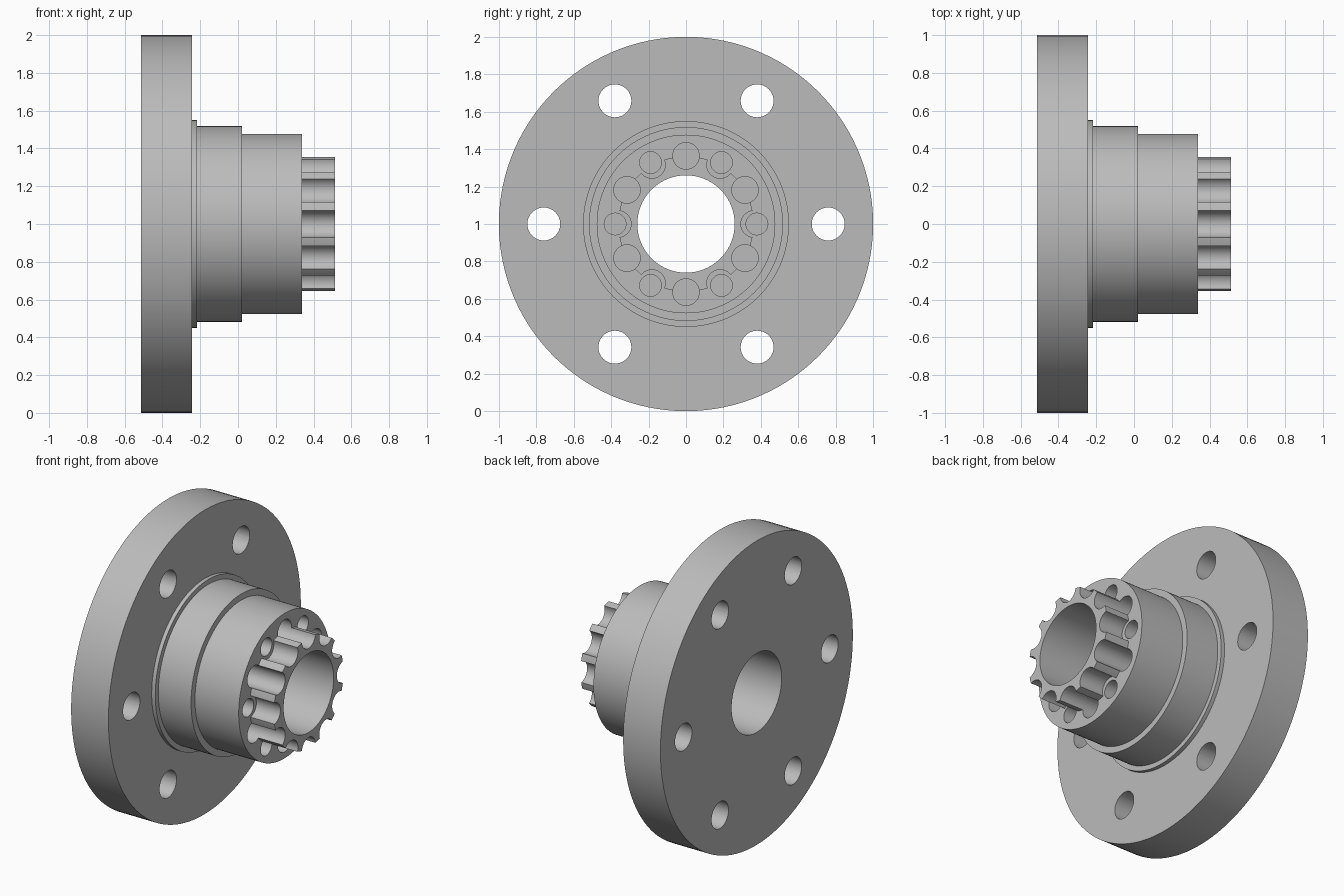
import bpy, bmesh
from math import sin, cos, pi, radians, acos

if "Cube" in bpy.data.objects:
    bpy.data.objects.remove(bpy.data.objects["Cube"])

GREY = (0.50, 0.50, 0.50, 1)
steel = bpy.data.materials.new("machined_grey")
steel.use_nodes = True
steel.diffuse_color = GREY
steel.node_tree.nodes["Principled BSDF"].inputs["Base Color"].default_value = GREY

BORE, SHOULDER, END = 0.26, 0.339, 0.514
GROOVE_R, GROOVE_AT, BOSS_R = 0.071, 0.364, 0.362


def make_object(name, bm):
    bmesh.ops.recalc_face_normals(bm, faces=bm.faces)
    mesh = bpy.data.meshes.new(name)
    bm.to_mesh(mesh)
    bm.free()
    mesh.materials.append(steel)
    obj = bpy.data.objects.new(name, mesh)
    bpy.context.collection.objects.link(obj)
    return obj


def skin(bm, rings, closed=False):
    """Join rings of equal vertex count with quads."""
    loops = [[bm.verts.new(p) for p in ring] for ring in rings]
    pairs = list(zip(loops, loops[1:]))
    if closed:
        pairs.append((loops[-1], loops[0]))
    for a, b in pairs:
        for i in range(len(a)):
            j = (i + 1) % len(a)
            bm.faces.new((a[i], a[j], b[j], b[i]))
    return loops


def circle(x, r, n, cy=0, cz=1):
    return [(x, cy + r * cos(2 * pi * i / n), cz + r * sin(2 * pi * i / n)) for i in range(n)]


def drill(target, x0, x1, r, at, first):
    """Cut six holes parallel to the axis, on a circle of radius `at`."""
    bm = bmesh.new()
    for k in range(6):
        a = radians(first + 60 * k)
        ends = skin(bm, [circle(x, r, 40, at * cos(a), 1 + at * sin(a)) for x in (x0, x1)])
        for ring in ends:
            bm.faces.new(ring)
    cutter = make_object("hole_cutter", bm)
    cutter.hide_render = True
    mod = target.modifiers.new("holes", 'BOOLEAN')
    mod.operation, mod.solver, mod.object = 'DIFFERENCE', 'EXACT', cutter
    bpy.context.view_layer.objects.active = target
    bpy.ops.object.modifier_apply(modifier=mod.name)
    bpy.data.objects.remove(cutter)


# Flange and stepped hub, turned around the bore
profile = [(-END, BORE), (-END, 1), (-0.243, 1), (-0.243, 0.55), (-0.217, 0.55),
           (-0.217, 0.518), (0.021, 0.518), (0.021, 0.477), (SHOULDER, 0.477), (SHOULDER, BORE)]
bm = bmesh.new()
skin(bm, [circle(x, r, 120) for x, r in profile], closed=True)
hub = make_object("flanged_hub", bm)
drill(hub, -0.6, -0.2, 0.088, 0.76, 0)                    # bolt holes
drill(hub, 0.02 + 0.03, 0.4, GROOVE_R, GROOVE_AT, 30)     # large blind holes
drill(hub, 0.02 + 0.03, 0.4, 0.058, 0.379, 0)             # small blind holes

# Fluted boss: twelve round grooves between short teeth
half = acos((BOSS_R**2 + GROOVE_AT**2 - GROOVE_R**2) / (2 * BOSS_R * GROOVE_AT))
sweep = acos((GROOVE_AT - BOSS_R * cos(half)) / GROOVE_R)
outer, inner = [], []
STEPS, TOOTH = 16, 4
for k in range(12):
    mid = k * pi / 6
    for i in range(STEPS + 1):
        t = 2 * i / STEPS - 1
        u = GROOVE_AT - GROOVE_R * cos(t * sweep)
        v = GROOVE_R * sin(t * sweep)
        outer.append((u * cos(mid) - v * sin(mid), u * sin(mid) + v * cos(mid)))
        inner.append(mid + t * half)
    for i in range(1, TOOTH):
        a = mid + half + (pi / 6 - 2 * half) * i / TOOTH
        outer.append((BOSS_R * cos(a), BOSS_R * sin(a)))
        inner.append(a)


def boss_ring(x, points):
    return [(x, y, 1 + z) for y, z in points]


bore = [(BORE * cos(a), BORE * sin(a)) for a in inner]
bm = bmesh.new()
skin(bm, [boss_ring(SHOULDER, outer), boss_ring(END, outer),
          boss_ring(END, bore), boss_ring(SHOULDER, bore)], closed=True)
boss = make_object("fluted_boss", bm)

# Smooth round walls, keep machined edges sharp
for obj in (hub, boss):
    bpy.ops.object.select_all(action='DESELECT')
    obj.select_set(True)
    bpy.context.view_layer.objects.active = obj
    bpy.ops.object.shade_smooth_by_angle(angle=radians(30))
